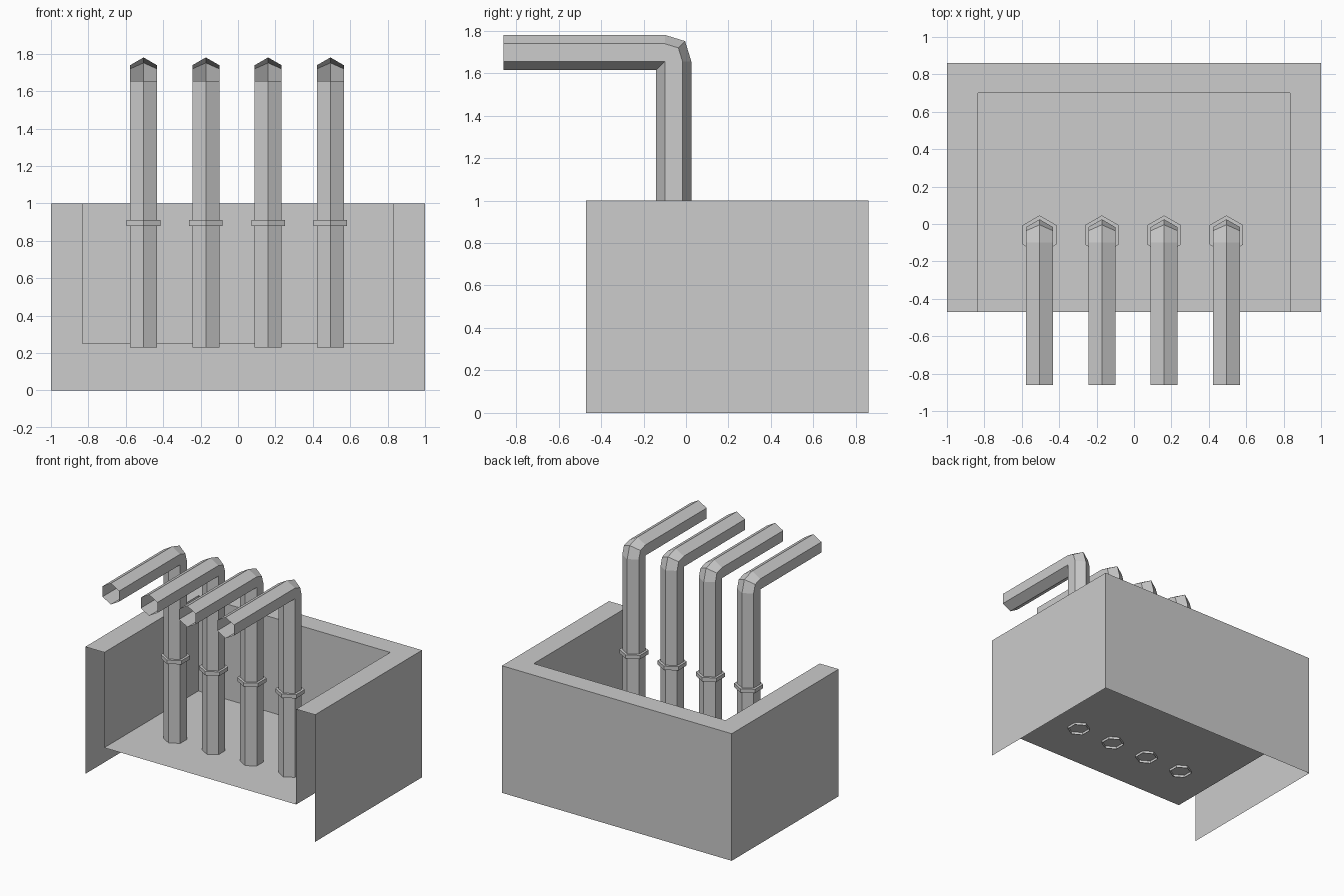
import bpy, bmesh
from math import sin, cos, pi, radians

cube = bpy.data.objects.get("Cube")
if cube:
    bpy.data.objects.remove(cube, do_unlink=True)

grey = bpy.data.materials.new("plain grey")
grey.use_nodes = True
colour = (0.604, 0.604, 0.604, 1)
grey.diffuse_color = colour
grey.node_tree.nodes["Principled BSDF"].inputs["Base Color"].default_value = colour


def finish(name, bm):
    bmesh.ops.remove_doubles(bm, verts=bm.verts, dist=1e-5)
    bmesh.ops.recalc_face_normals(bm, faces=bm.faces)
    mesh = bpy.data.meshes.new(name)
    bm.to_mesh(mesh)
    bm.free()
    mesh.materials.append(grey)
    obj = bpy.data.objects.new(name, mesh)
    bpy.context.collection.objects.link(obj)
    return obj


def loft(name, rings, closed=True, cyclic=False):
    """Skin rings of points; the ends stay open unless cyclic."""
    bm = bmesh.new()
    loops = [[bm.verts.new(p) for p in ring] for ring in rings]
    pairs = list(zip(loops, loops[1:]))
    if cyclic:
        pairs.append((loops[-1], loops[0]))
    for a, b in pairs:
        n = len(a)
        for i in range(n if closed else n - 1):
            j = (i + 1) % n
            bm.faces.new((a[i], a[j], b[j], b[i]))
    return finish(name, bm)


# Box: folded sheet walls, open at the front ends and underneath
FRONT, BACK, INNER_BACK, INNER_X, FLOOR = -0.47, 0.86, 0.70, 0.835, 0.25


def u_path(half, back, z):
    return [(half, FRONT, z), (half, back, z), (-half, back, z), (-half, FRONT, z)]


loft("box_walls", [u_path(1, BACK, 0), u_path(1, BACK, 1),
                   u_path(INNER_X, INNER_BACK, 1),
                   u_path(INNER_X, INNER_BACK, FLOOR)], closed=False)

# Floor panel
bm = bmesh.new()
bm.faces.new([bm.verts.new(p) for p in u_path(INNER_X, INNER_BACK, FLOOR)])
floor = finish("box_floor", bm)

# Bent hexagonal pipes, open at both ends, each with a collar
R = 0.083
PIPE_Y, PIVOT_Y, PIVOT_Z = -0.058, -0.1, 1.655
HEX = [(sin(i * pi / 3), cos(i * pi / 3)) for i in range(6)]


def hex_ring(x, radius, z):
    return [(x + radius * s, PIPE_Y + radius * c, z) for s, c in HEX]


def bend_ring(x, angle, stretch=1, slide=0):
    """Cross-section turned about the inside corner of the bend."""
    ring = []
    for s, c in HEX:
        d = (PIPE_Y - PIVOT_Y + R * c) * stretch
        ring.append((x + R * s, PIVOT_Y + d * cos(angle) - slide,
                     PIVOT_Z + d * sin(angle)))
    return ring


for n in range(4):
    x = -0.505 + n * 0.333
    loft(f"pipe_{n + 1}", [
        hex_ring(x, R, 0.23),
        bend_ring(x, 0),
        bend_ring(x, radians(45), 1 / cos(radians(22.5))),
        bend_ring(x, radians(90)),
        bend_ring(x, radians(90), slide=0.76)])
    loft(f"pipe_collar_{n + 1}", [
        hex_ring(x, R, 0.88), hex_ring(x, 0.104, 0.88),
        hex_ring(x, 0.104, 0.91), hex_ring(x, R, 0.91)], cyclic=True)
